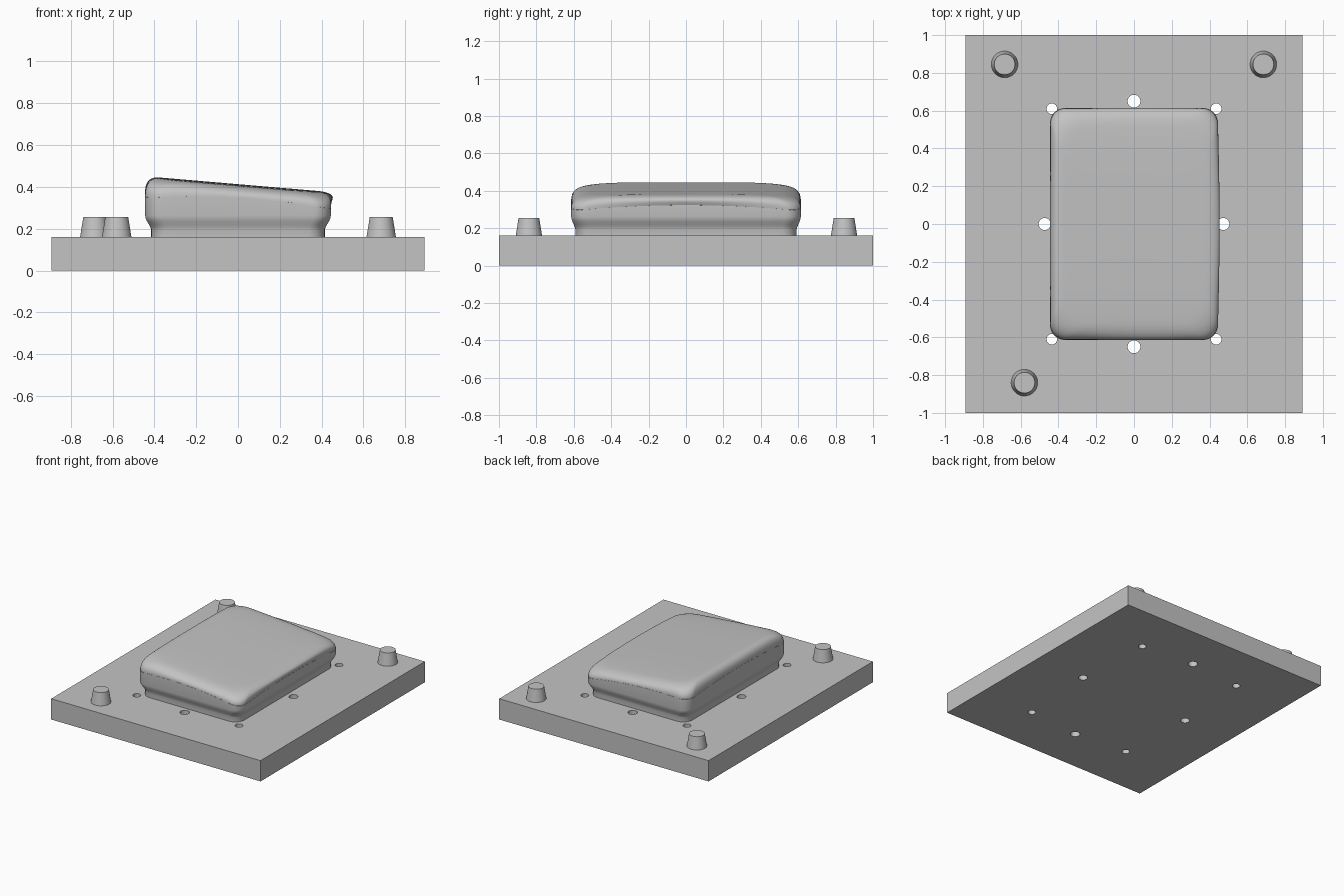
import bpy, bmesh
from math import sin, cos, pi

default = bpy.data.objects.get("Cube")
if default:
    bpy.data.objects.remove(default, do_unlink=True)

grey = bpy.data.materials.new("plain grey")
grey.use_nodes = True
grey.diffuse_color = (0.55, 0.55, 0.55, 1)
grey.node_tree.nodes["Principled BSDF"].inputs["Base Color"].default_value = grey.diffuse_color

PLATE_TOP = 0.16


def finish(obj, angle=35):
    obj.data.materials.clear()
    obj.data.materials.append(grey)
    bpy.ops.object.select_all(action='DESELECT')
    obj.select_set(True)
    bpy.context.view_layer.objects.active = obj
    bpy.ops.object.shade_smooth_by_angle(angle=angle * pi / 180)


def outline(hx, hy, r, side=12, arc=10):
    """Rounded rectangle, with points along the sides as well as the corners."""
    pts = []
    corners = [(1, 1), (-1, 1), (-1, -1), (1, -1)]
    for i, (sx, sy) in enumerate(corners):
        cx, cy = sx * (hx - r), sy * (hy - r)
        for k in range(arc + 1):
            a = pi / 2 * (i + k / arc)
            pts.append((cx + r * cos(a), cy + r * sin(a)))
        nx, ny = corners[(i + 1) % 4]
        a = pi / 2 * (i + 1)
        x0, y0 = pts[-1]
        x1, y1 = nx * (hx - r) + r * cos(a), ny * (hy - r) + r * sin(a)
        pts += [(x0 + (x1 - x0) * k / side, y0 + (y1 - y0) * k / side) for k in range(1, side)]
    return pts


def loft(name, rings):
    """Skin a stack of rings and close both ends."""
    bm = bmesh.new()
    loops = [[bm.verts.new(p) for p in ring] for ring in rings]
    n = len(loops[0])
    for low, high in zip(loops, loops[1:]):
        for i in range(n):
            j = (i + 1) % n
            bm.faces.new((low[i], low[j], high[j], high[i]))
    bm.faces.new(loops[0][::-1])
    bm.faces.new(loops[-1])
    bmesh.ops.recalc_face_normals(bm, faces=bm.faces)
    mesh = bpy.data.meshes.new(name)
    bm.to_mesh(mesh)
    bm.free()
    obj = bpy.data.objects.new(name, mesh)
    bpy.context.collection.objects.link(obj)
    finish(obj)
    return obj


def cone(name, x, y, z0, z1, r0, r1):
    bpy.ops.mesh.primitive_cone_add(vertices=40, radius1=r0, radius2=r1, depth=z1 - z0,
                                    location=(x, y, (z0 + z1) / 2))
    obj = bpy.context.object
    obj.name = name
    return obj


def seam_z(x, y):
    return 0.35 - 0.06 * x - 0.03 * (x / 0.44) ** 2 * (y / 0.61) ** 2


def crown_z(x, y):
    return 0.413 - 0.085 * x - 0.015 * (y / 0.6) ** 4


# Base plate with drilled holes
bpy.ops.mesh.primitive_cube_add(size=1, location=(0, 0, PLATE_TOP / 2))
plate = bpy.context.object
plate.name = "base_plate"
plate.scale = (1.785, 2, PLATE_TOP)
bpy.ops.object.transform_apply(location=True, scale=True)

holes = [(sx * 0.435, sy * 0.61, 0.028) for sx in (-1, 1) for sy in (-1, 1)]
holes += [(s * 0.473, 0, 0.032) for s in (-1, 1)]
holes += [(0, s * 0.65, 0.034) for s in (-1, 1)]
for x, y, r in holes:
    drill = cone("hole_drill", x, y, -0.1, PLATE_TOP + 0.1, r, r)
    drill.hide_render = True
    cut = plate.modifiers.new("hole", 'BOOLEAN')
    cut.operation = 'DIFFERENCE'
    cut.solver = 'EXACT'
    cut.object = drill
    bpy.context.view_layer.objects.active = plate
    bpy.ops.object.modifier_apply(modifier=cut.name)
    bpy.data.objects.remove(drill, do_unlink=True)
finish(plate)

# Tapered locating pegs
for name, x, y in (("back_right_peg", -0.685, 0.845),
                   ("back_left_peg", 0.685, 0.845),
                   ("front_right_peg", -0.58, -0.84)):
    finish(cone(name, x, y, PLATE_TOP - 0.01, 0.255, 0.072, 0.055))

# Lower block: narrow foot, smooth flare, then a wall up to the curved seam
rings = []
for z, grow in ((0.15, 0), (0.195, 0), (0.207, 0.004), (0.22, 0.011),
                (0.235, 0.02), (0.248, 0.026), (0.262, 0.029)):
    rings.append([(x, y, z) for x, y in outline(0.415 + grow, 0.592 + grow * 0.75, 0.08)])
top = outline(0.445, 0.614, 0.08)
rings.append([(x, y, seam_z(x, y)) for x, y in top])
for scale in (0.9, 0.5, 0.05):
    rings.append([(x * scale, y * scale, seam_z(x * scale, y * scale)) for x, y in top])
loft("lower_block", rings)

# Sloping cushion lid: rounded rim, bulging on the low side, with a gentle crown
rings = []
STEPS = 14
for k in range(STEPS + 1):
    a = pi / 2 * k / STEPS
    out = max(cos(a), 0) ** 0.75
    up = sin(a) ** 0.85
    inset = 1 - out
    ring = []
    for x, y in outline(0.444 - 0.075 * inset, 0.613 - 0.11 * inset, 0.085 + 0.09 * inset):
        z = seam_z(x, y) * (1 - up) + crown_z(x, y) * up
        if x > 0:
            x += 0.02 * sin(2 * a) * (x / 0.444) ** 4 * (1 - (y / 0.62) ** 2)
        ring.append((x, y, z))
    rings.append(ring)
rim = rings[-1]
for scale in (0.9, 0.75, 0.5, 0.25, 0.03):
    rings.append([(x * scale, y * scale, crown_z(x * scale, y * scale)) for x, y, _ in rim])
loft("cushion_lid", rings)
